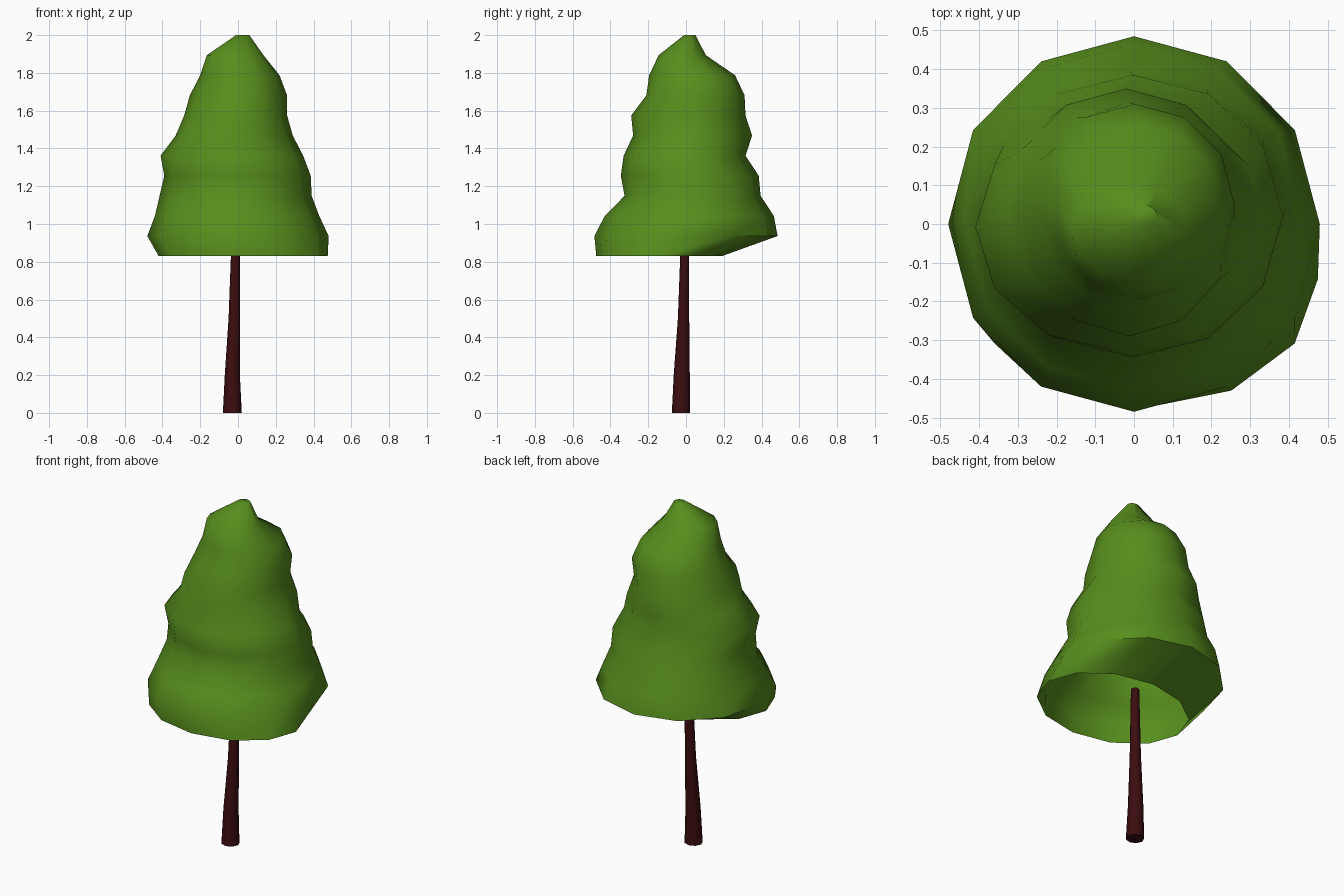
import bpy, bmesh
from math import cos, sin, pi

if "Cube" in bpy.data.objects:
    bpy.data.objects.remove(bpy.data.objects["Cube"])


def material(name, color):
    m = bpy.data.materials.new(name)
    m.diffuse_color = color
    m.use_nodes = True
    m.node_tree.nodes["Principled BSDF"].inputs["Base Color"].default_value = m.diffuse_color
    return m


def loft(name, rings, sides, mat, cap_bottom):
    """Skin a stack of elliptical rings given as (z, x_min, x_max, y_min, y_max)."""
    bm = bmesh.new()
    loops = []
    for z, x0, x1, y0, y1 in rings:
        cx, cy, rx, ry = (x0 + x1) / 2, (y0 + y1) / 2, (x1 - x0) / 2, (y1 - y0) / 2
        loops.append([bm.verts.new((cx + rx * cos(2 * pi * i / sides),
                                    cy + ry * sin(2 * pi * i / sides), z))
                      for i in range(sides)])
    for a, b in zip(loops, loops[1:]):
        for i in range(sides):
            j = (i + 1) % sides
            bm.faces.new((a[i], a[j], b[j], b[i]))
    bm.faces.new(loops[-1])
    if cap_bottom:
        bm.faces.new(loops[0][::-1])
    me = bpy.data.meshes.new(name)
    bm.to_mesh(me)
    bm.free()
    me.materials.append(mat)
    ob = bpy.data.objects.new(name, me)
    bpy.context.collection.objects.link(ob)
    bpy.context.view_layer.objects.active = ob
    ob.select_set(True)
    bpy.ops.object.shade_smooth_by_angle(angle=pi / 3)
    ob.select_set(False)
    return ob


# Foliage: lumpy hollow cone, open underneath, with a lifted skirt at the back
extents = [
    (-0.42, 0.475, -0.475, 0.19),
    (-0.48, 0.48, -0.485, 0.485),
    (-0.44, 0.43, -0.43, 0.465),
    (-0.415, 0.39, -0.325, 0.395),
    (-0.39, 0.385, -0.345, 0.385),
    (-0.41, 0.345, -0.33, 0.315),
    (-0.33, 0.29, -0.28, 0.35),
    (-0.285, 0.26, -0.29, 0.315),
    (-0.255, 0.26, -0.21, 0.31),
    (-0.20, 0.22, -0.195, 0.26),
    (-0.165, 0.135, -0.145, 0.105),
    (-0.01, 0.06, -0.01, 0.05),
]
step = (2.0 - 0.83) / (len(extents) - 1)
loft("foliage", [(0.83 + i * step, *e) for i, e in enumerate(extents)], 12,
     material("leaf_green", (0.095, 0.27, 0.012, 1)), False)

# Trunk: slim, slightly leaning taper reaching into the foliage
loft("trunk", [
    (0.0, -0.08, 0.02, -0.075, 0.02),
    (0.2, -0.07, 0.01, -0.065, 0.02),
    (0.5, -0.05, 0.01, -0.043, 0.017),
    (0.9, -0.035, 0.01, -0.028, 0.016),
], 8, material("bark", (0.045, 0.004, 0.005, 1)), True)
